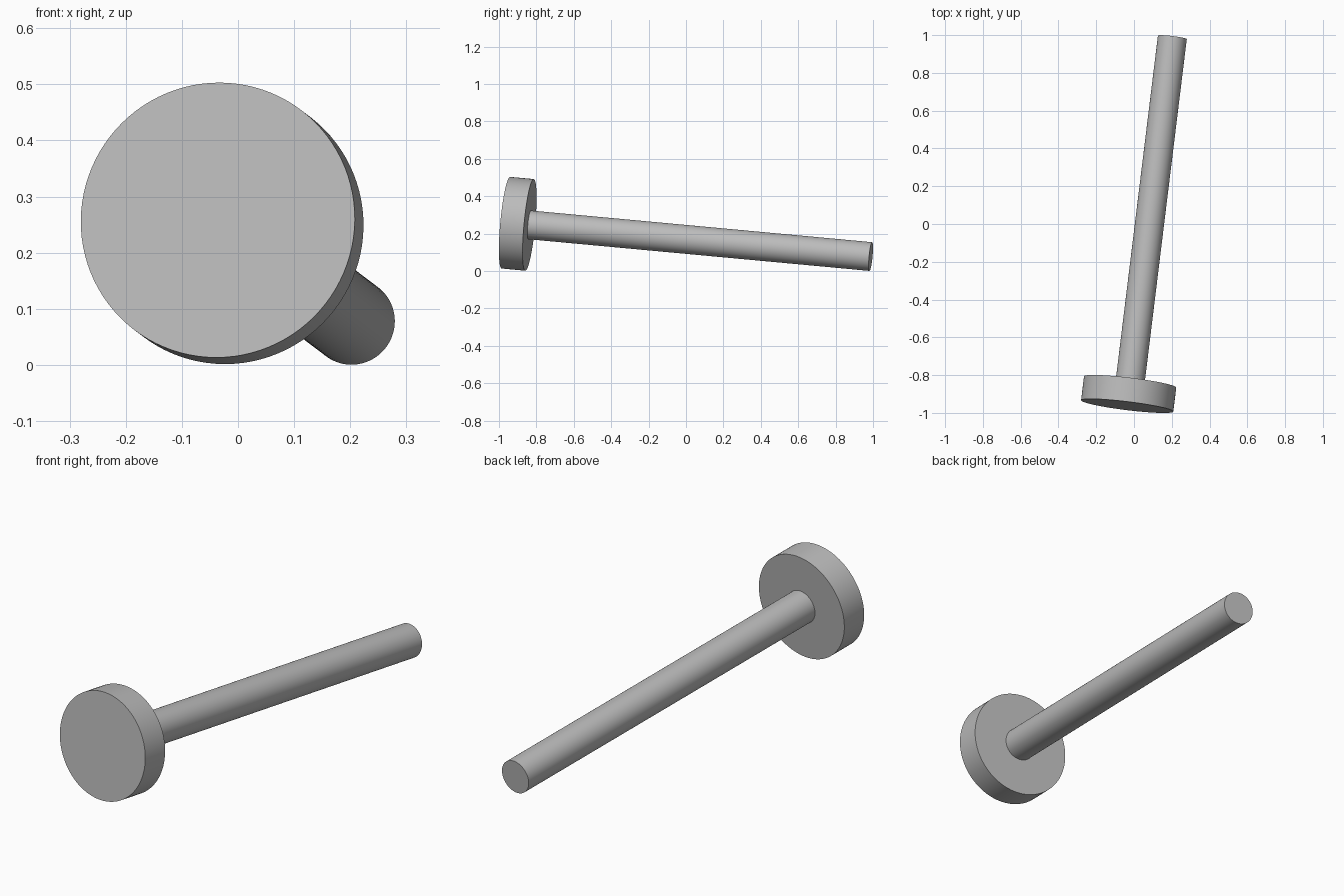
import bpy
from mathutils import Vector

if "Cube" in bpy.data.objects:
    bpy.data.objects.remove(bpy.data.objects["Cube"], do_unlink=True)

# Plain grey for the whole model
grey = bpy.data.materials.new("grey")
grey.use_nodes = True
colour = (0.5, 0.5, 0.5, 1)
grey.diffuse_color = colour
grey.node_tree.nodes["Principled BSDF"].inputs["Base Color"].default_value = colour

# Shared tilted axis, from the middle of the head face to the shaft tip
head_face = Vector((-0.036, -0.963, 0.258))
shaft_tip = Vector((0.203, 0.988, 0.077))
axis = (shaft_tip - head_face).normalized()
head_back = head_face + axis * 0.128


def rod(name, start, end, radius):
    """Smooth-sided cylinder between two points."""
    span = end - start
    bpy.ops.mesh.primitive_cylinder_add(
        vertices=96, radius=radius, depth=span.length,
        location=(start + end) / 2,
        rotation=span.to_track_quat("Z", "Y").to_euler())
    obj = bpy.context.object
    obj.name = name
    obj.data.materials.append(grey)
    bpy.ops.object.shade_smooth_by_angle()
    return obj


rod("head", head_face, head_back, 0.246)
# The shaft starts slightly inside the head
rod("shaft", head_back - axis * 0.01, shaft_tip, 0.077)
